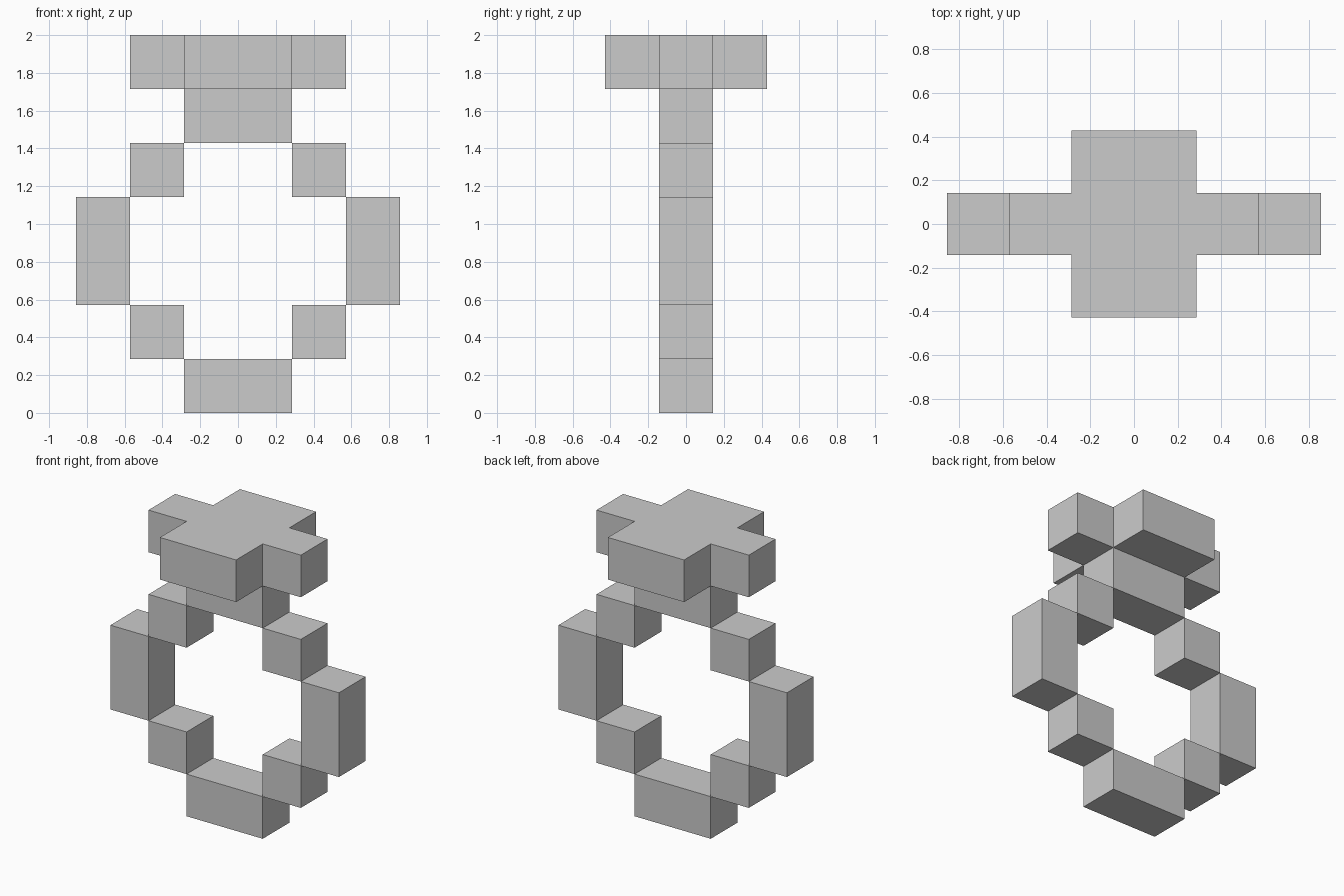
import bpy, bmesh
from mathutils import Vector

if "Cube" in bpy.data.objects:
    bpy.data.objects.remove(bpy.data.objects["Cube"])

U = 2 / 7  # one block of the grid


def finish(name, bm, mirror=False):
    bmesh.ops.recalc_face_normals(bm, faces=bm.faces)
    mesh = bpy.data.meshes.new(name)
    bm.to_mesh(mesh)
    bm.free()
    obj = bpy.data.objects.new(name, mesh)
    bpy.context.collection.objects.link(obj)
    if mirror:
        mod = obj.modifiers.new("Mirror", 'MIRROR')
        mod.use_axis = (True, False, False)
        mod.use_mirror_merge = False
    return obj


def block(name, x0, x1, z0, z1, mirror=False):
    """One-block-deep box, limits given in block units."""
    bm = bmesh.new()
    bmesh.ops.create_cube(bm, size=1)
    for v in bm.verts:
        v.co = Vector(((x0 + x1) / 2 + v.co.x * (x1 - x0), v.co.y,
                       (z0 + z1) / 2 + v.co.z * (z1 - z0))) * U
    return finish(name, bm, mirror)


# Ring band: bottom and top bars, mirrored corners and sides
block("band_bottom", -1, 1, 0, 1)
block("band_lower_corners", 1, 2, 1, 2, mirror=True)
block("band_sides", 2, 3, 2, 4, mirror=True)
block("band_upper_corners", 1, 2, 4, 5, mirror=True)
block("band_top", -1, 1, 5, 6)

# Gem: cross-shaped slab extruded upward
quarter = [(2, 0.5), (1, 0.5), (1, 1.5)]
profile = (quarter
           + [(-x, y) for x, y in reversed(quarter)]
           + [(-x, -y) for x, y in quarter]
           + [(x, -y) for x, y in reversed(quarter)])
bm = bmesh.new()
base = bm.faces.new([bm.verts.new((x * U, y * U, 6 * U)) for x, y in profile])
top = bmesh.ops.extrude_face_region(bm, geom=[base], use_keep_orig=True)
bmesh.ops.translate(bm, vec=(0, 0, U),
                    verts=[g for g in top["geom"] if isinstance(g, bmesh.types.BMVert)])
finish("gem", bm)
